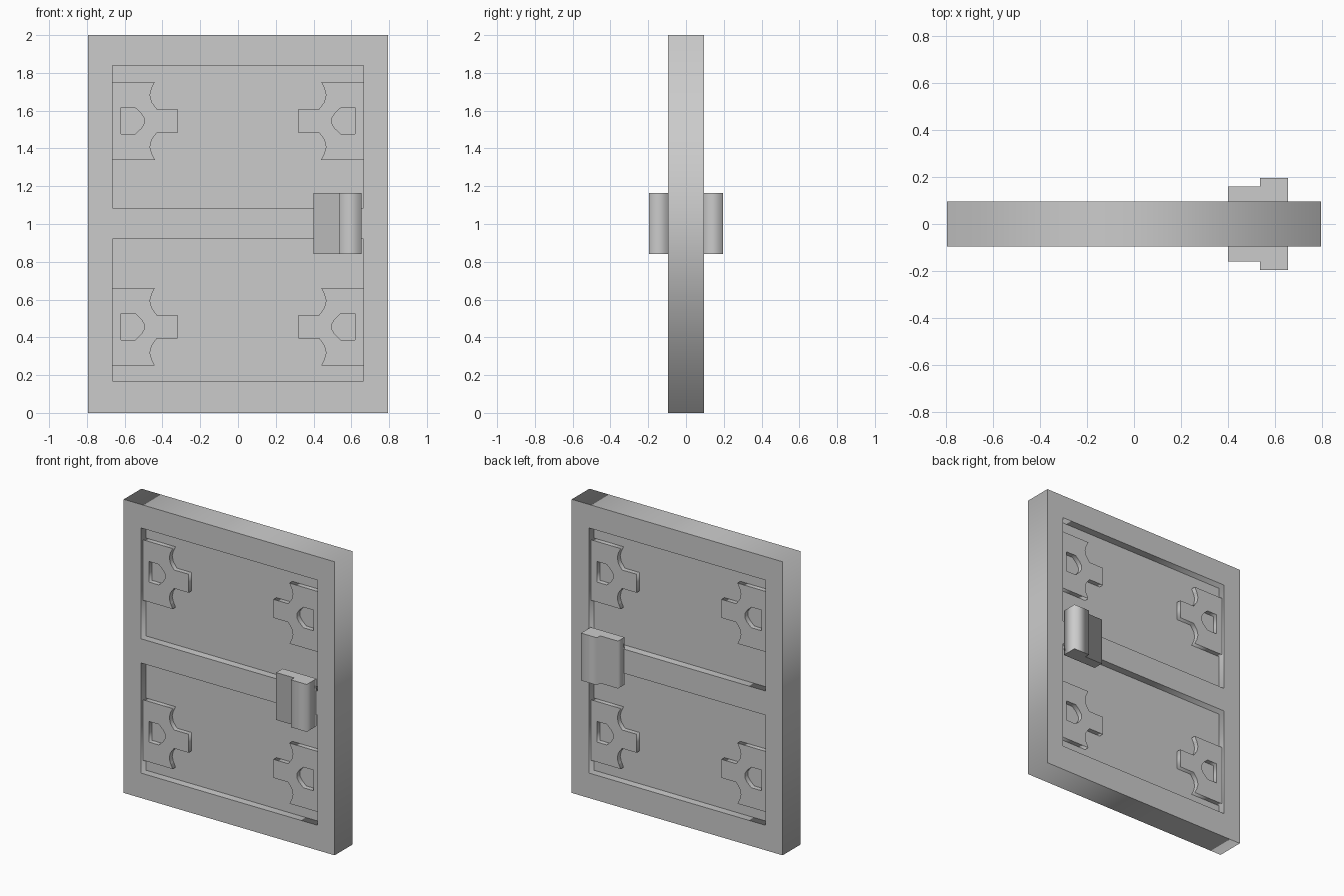
import bpy
from math import pi
from mathutils import Matrix

if "Cube" in bpy.data.objects:
    bpy.data.objects.remove(bpy.data.objects["Cube"])

HALF_W, HALF_D, HEIGHT = 0.795, 0.095, 2.0
FLOOR = 0.043      # half thickness of the recessed panels
BRACKET = 0.032    # thickness of the corner brackets


def rect(x0, y0, x1, y1):
    return [(x0, y0), (x1, y0), (x1, y1), (x0, y1)]


def plate(name, loops, thickness, matrix):
    """Flat outline with holes, extruded evenly about its plane."""
    curve = bpy.data.curves.new(name + "_outline", 'CURVE')
    curve.dimensions = '2D'
    curve.fill_mode = 'BOTH'
    curve.extrude = thickness / 2
    for loop in loops:
        spline = curve.splines.new('POLY')
        spline.points.add(len(loop) - 1)
        for point, (x, y) in zip(spline.points, loop):
            point.co = (x, y, 0, 1)
        spline.use_cyclic_u = True
    temp = bpy.data.objects.new(name + "_temp", curve)
    bpy.context.collection.objects.link(temp)
    bpy.context.view_layer.update()
    deps = bpy.context.evaluated_depsgraph_get()
    mesh = bpy.data.meshes.new_from_object(temp.evaluated_get(deps))
    bpy.data.objects.remove(temp)
    bpy.data.curves.remove(curve)
    mesh.name = name
    mesh.transform(matrix)
    obj = bpy.data.objects.new(name, mesh)
    bpy.context.collection.objects.link(obj)
    return obj


def upright(y=0.0, z=0.0):
    return Matrix.Translation((0, y, z)) @ Matrix.Rotation(pi / 2, 4, 'X')


# Door frame with its flush middle rail
openings = [rect(-0.665, 0.17, 0.665, 0.92), rect(-0.665, 1.085, 0.665, 1.84)]
plate("door_frame", [rect(-HALF_W, 0, HALF_W, HEIGHT)] + openings,
      2 * HALF_D, upright())

# Recessed panels
for label, opening in zip(("lower", "upper"), openings):
    plate(label + "_panel", [opening], 2 * FLOOR, upright())

# Corner brackets, drawn as the upper half and mirrored about their own middle
half_edge = [(0.665, 0.206), (0.44, 0.206), (0.457, 0.172), (0.466, 0.138),
             (0.457, 0.1), (0.43, 0.063), (0.32, 0.063)]
half_hole = [(0.62, 0.07), (0.545, 0.07), (0.513, 0.04), (0.496, 0.013)]


def symmetric(points, side):
    full = points + [(x, -z) for x, z in reversed(points)]
    return [(side * x, z) for x, z in full]


for z, row in ((0.456, "lower"), (1.546, "upper")):
    for side, column in ((-1, "left"), (1, "right")):
        for face, facing in ((-1, "front"), (1, "back")):
            plate(f"{facing}_{row}_{column}_bracket",
                  [symmetric(half_edge, side), symmetric(half_hole, side)],
                  BRACKET, upright(face * (FLOOR + BRACKET / 2), z))

# Stepped handles on both faces
for face, facing in ((-1, "front"), (1, "back")):
    profile = [(0.4, 0.09), (0.655, 0.09), (0.655, 0.195),
               (0.535, 0.195), (0.535, 0.16), (0.4, 0.16)]
    plate(facing + "_handle", [[(x, face * y) for x, y in profile]],
          0.323, Matrix.Translation((0, 0, 1.003)))
